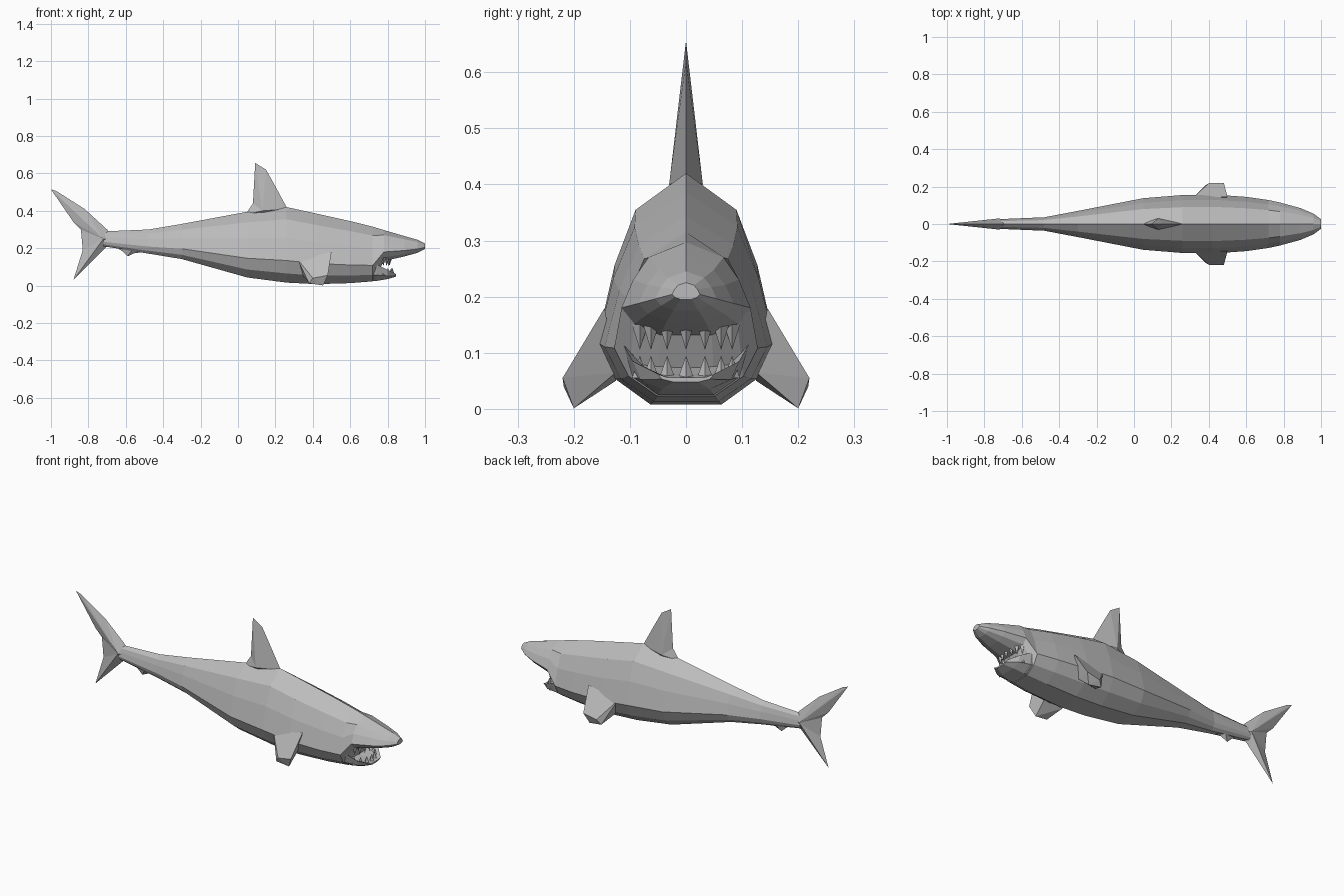
import bpy, bmesh, math
from mathutils import Vector

cube = bpy.data.objects.get("Cube")
if cube:
    bpy.data.objects.remove(cube, do_unlink=True)

grey = bpy.data.materials.new("plain grey")
grey.use_nodes = True
colour = (0.5, 0.5, 0.5, 1)
grey.diffuse_color = colour
grey.node_tree.nodes["Principled BSDF"].inputs["Base Color"].default_value = colour


def finish(name, bm):
    """Turn a bmesh into a flat shaded object."""
    bmesh.ops.recalc_face_normals(bm, faces=bm.faces)
    mesh = bpy.data.meshes.new(name)
    bm.to_mesh(mesh)
    bm.free()
    mesh.materials.append(grey)
    obj = bpy.data.objects.new(name, mesh)
    bpy.context.scene.collection.objects.link(obj)
    return obj


def loft(name, stations, section):
    """Skin a mirrored section along x; stations are (x, top, bottom, half width)."""
    outline = section + [(-w, t) for w, t in reversed(section) if w > 0]
    bm = bmesh.new()
    rings = [[bm.verts.new((x, w * half, low + t * (top - low))) for w, t in outline]
             for x, top, low, half in stations]
    n = len(outline)
    for a, b in zip(rings, rings[1:]):
        for i in range(n):
            j = (i + 1) % n
            bm.faces.new((a[i], a[j], b[j], b[i]))
    bm.faces.new(rings[0])
    bm.faces.new(rings[-1])
    return finish(name, bm)


def fin(name, outline, ridge, thickness):
    """Thin-edged upright fin, thickest at the ridge point."""
    bm = bmesh.new()
    edge = [bm.verts.new((x, 0, z)) for x, z in outline]
    for side in (-1, 1):
        peak = bm.verts.new((ridge[0], side * thickness, ridge[1]))
        for a, b in zip(edge, edge[1:] + edge[:1]):
            bm.faces.new((a, b, peak))
    return finish(name, bm)


# Body and overhanging snout
body_section = [(0, 1), (.58, .84), (.82, .6), (1, .3), (.8, .13), (.4, .01)]
loft("body", [
    (-.72, .29, .21, .026), (-.48, .30, .17, .036), (-.30, .33, .14, .07),
    (.05, .395, .04, .138), (.26, .42, .012, .155), (.42, .385, .004, .158),
    (.60, .345, .01, .145), (.72, .315, .02, .128), (.78, .297, .13, .115),
    (.89, .265, .155, .085), (.96, .245, .175, .055), (1, .225, .195, .025),
], body_section)

# Lower jaw with a hollow floor
loft("lower_jaw", [
    (.66, .13, .03, .11), (.74, .115, .025, .112),
    (.80, .085, .035, .095), (.845, .062, .048, .05),
], [(0, .55), (.7, .6), (1, 1), (.85, .35), (.45, 0)])

# Two rows of pointed teeth
teeth = bmesh.new()
for base, tip, centre, reach in ((.055, .095, .74, .085), (.15, .105, .755, .055)):
    for k in range(-3, 4):
        angle = math.radians(k * 22)
        x, y = centre + reach * math.cos(angle), .09 * math.sin(angle)
        ring = [teeth.verts.new((x + .014 * math.cos(math.pi * q / 2),
                                 y + .014 * math.sin(math.pi * q / 2), base))
                for q in range(4)]
        point = teeth.verts.new((x, y, tip))
        for a, b in zip(ring, ring[1:] + ring[:1]):
            teeth.faces.new((a, b, point))
        teeth.faces.new(ring)
finish("teeth", teeth)

# Upright fins
fin("dorsal_fin", [(.04, .38), (.08, .44), (.092, .656), (.15, .62),
                   (.20, .53), (.265, .41), (.15, .37)], (.13, .40), .03)
fin("tail_fin", [(-1, .515), (-.97, .505), (-.82, .41), (-.70, .30), (-.66, .25),
                 (-.71, .20), (-.88, .03), (-.83, .19), (-.84, .30), (-.88, .34)],
    (-.72, .25), .03)
fin("anal_fin", [(-.66, .21), (-.62, .185), (-.59, .157), (-.55, .175),
                 (-.45, .18), (-.55, .22)], (-.56, .20), .022)

# Pectoral fins, one hull mirrored to both sides
corners = [(.50, .145, .18), (.46, .125, .065), (.32, .145, .14), (.35, .125, .05),
           (.48, .22, .055), (.455, .20, .001), (.40, .218, .04), (.38, .205, .012)]
for name, side in (("left_pectoral_fin", 1), ("right_pectoral_fin", -1)):
    bm = bmesh.new()
    for x, y, z in corners:
        bm.verts.new((x, side * y, z))
    bmesh.ops.convex_hull(bm, input=bm.verts)
    finish(name, bm)
